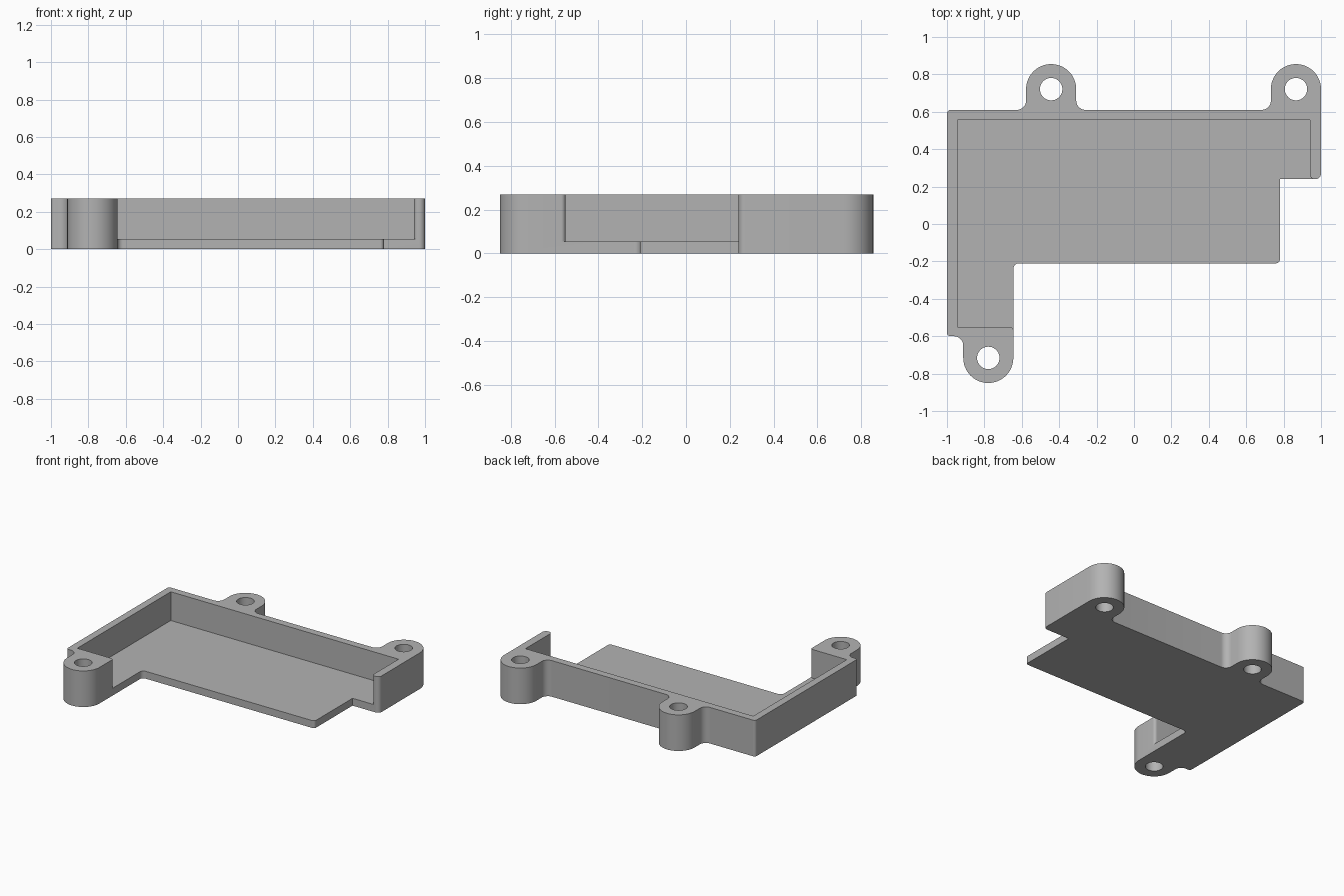
import bpy, bmesh, math
from mathutils import Vector

if "Cube" in bpy.data.objects:
    bpy.data.objects.remove(bpy.data.objects["Cube"], do_unlink=True)

HEIGHT, FLOOR = 0.27, 0.055
LUG_R, HOLE_R = 0.134, 0.06
LUGS = [(-0.779, -0.716), (-0.443, 0.721), (0.866, 0.721)]

grey = bpy.data.materials.new("plain grey")
grey.use_nodes = True
grey.diffuse_color = (0.45, 0.45, 0.45, 1)
grey.node_tree.nodes["Principled BSDF"].inputs["Base Color"].default_value = grey.diffuse_color


def rounded(corners, steps=12):
    """Round the right-angled corners (x, y, radius) of a closed outline."""
    out = []
    for i, (x, y, r) in enumerate(corners):
        p = Vector((x, y))
        u = (Vector(corners[i - 1][:2]) - p).normalized()
        v = (Vector(corners[(i + 1) % len(corners)][:2]) - p).normalized()
        for k in range(steps + 1 if r else 1):
            t = math.pi / 2 * k / steps
            q = p + (u * (1 - math.sin(t)) + v * (1 - math.cos(t))) * r
            if not out or (q - out[-1]).length > 1e-4:
                out.append(q)
    return out


def prism(name, outline, z0, z1):
    """Extrude a flat outline between two heights."""
    bm = bmesh.new()
    face = bm.faces.new([bm.verts.new((p.x, p.y, z0)) for p in outline])
    top = bmesh.ops.extrude_face_region(bm, geom=[face])["geom"]
    verts = [g for g in top if isinstance(g, bmesh.types.BMVert)]
    bmesh.ops.translate(bm, verts=verts, vec=(0, 0, z1 - z0))
    bmesh.ops.recalc_face_normals(bm, faces=bm.faces)
    mesh = bpy.data.meshes.new(name)
    bm.to_mesh(mesh)
    bm.free()
    mesh.materials.append(grey)
    obj = bpy.data.objects.new(name, mesh)
    bpy.context.collection.objects.link(obj)
    return obj


def cut(target, cutter):
    cutter.hide_render = True
    mod = target.modifiers.new("cut", "BOOLEAN")
    mod.operation, mod.solver, mod.object = "DIFFERENCE", "EXACT", cutter
    bpy.context.view_layer.objects.active = target
    bpy.ops.object.modifier_apply(modifier=mod.name)
    bpy.data.objects.remove(cutter, do_unlink=True)


# Tray outline, with the three screw lugs blended into it
(fx, fy), (mx, my), (rx, ry) = LUGS
R, BACK, STEP = LUG_R, 0.61, 0.24
body = prism("tray_body", rounded([
    (fx - R, fy - R, R), (fx + R, fy - R, R),
    (fx + R, -0.21, 0.03), (0.78, -0.21, 0.02), (0.78, STEP, 0),
    (rx + R, STEP, 0.03), (rx + R, ry + R, R), (rx - R, ry + R, R),
    (rx - R, BACK, 0.05), (mx + R, BACK, 0.05),
    (mx + R, my + R, R), (mx - R, my + R, R), (mx - R, BACK, 0.05),
    (-1, BACK, 0.02), (-1, -0.6, 0.02), (fx - R, -0.6, 0.05),
]), 0, HEIGHT)

# Pocket above the floor, open to the front and right, with rounded wall ends
end = fx + R
cut(body, prism("pocket_cutter", rounded([
    (-0.945, -0.55, 0), (end, -0.55, 0.02), (end, -0.57, 0),
    (1.2, -0.57, 0), (1.2, 0.2, 0), (0.965, 0.2, 0),
    (0.965, STEP, 0), (0.94, STEP, 0.025), (0.94, 0.555, 0), (-0.945, 0.555, 0),
]), FLOOR, HEIGHT + 0.1))

# Screw holes through the lugs
for x, y in LUGS:
    ring = [Vector((x + HOLE_R * math.cos(a), y + HOLE_R * math.sin(a)))
            for a in (math.tau * k / 40 for k in range(40))]
    cut(body, prism("hole_cutter", ring, -0.1, HEIGHT + 0.1))

# Smooth round walls, crisp edges
bpy.ops.object.select_all(action="DESELECT")
body.select_set(True)
bpy.context.view_layer.objects.active = body
bpy.ops.object.shade_smooth_by_angle(angle=math.radians(30))
